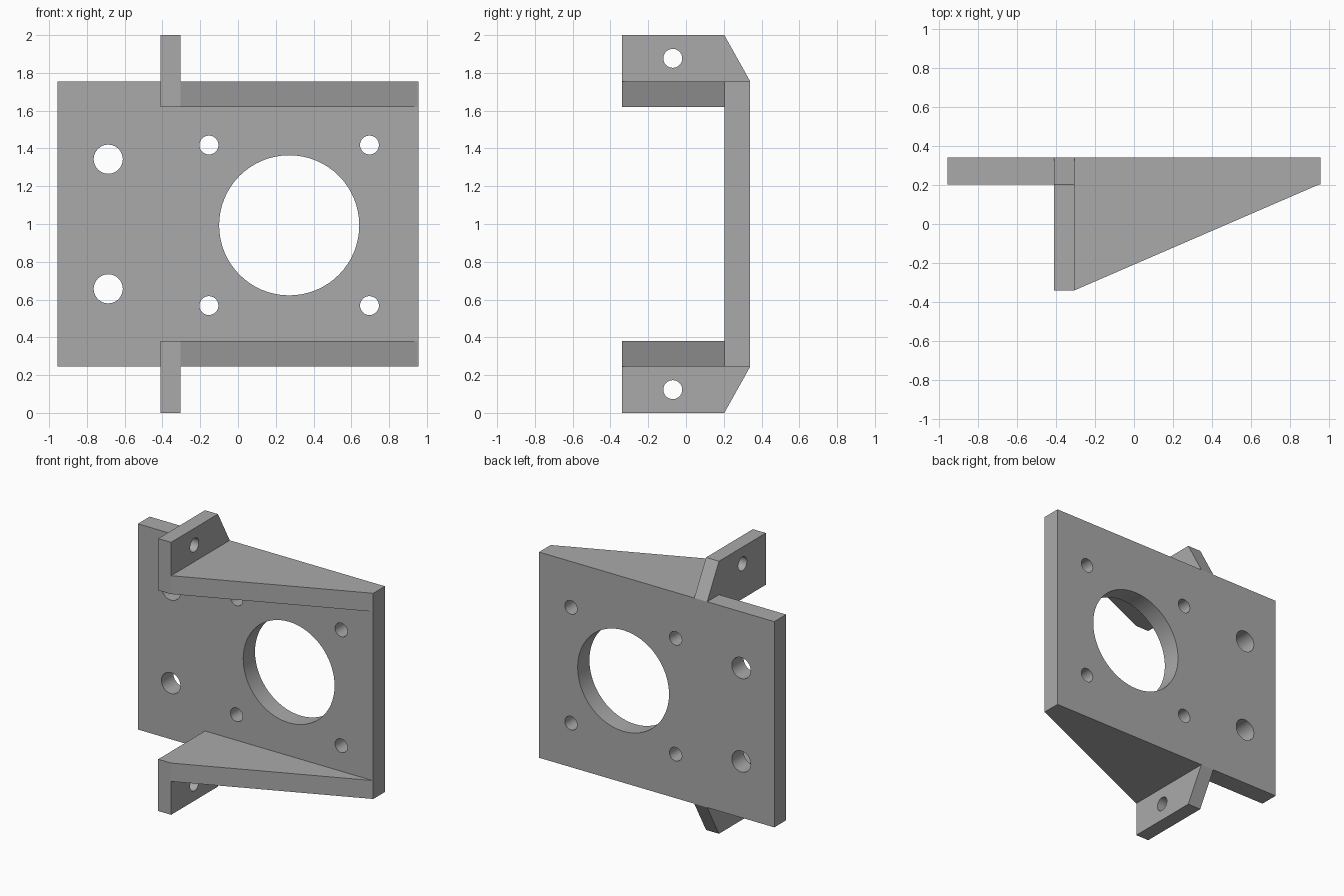
import bpy, bmesh
from mathutils import Vector

if "Cube" in bpy.data.objects:
    bpy.data.objects.remove(bpy.data.objects["Cube"])

grey = bpy.data.materials.new("plain_grey")
grey.use_nodes = True
grey.diffuse_color = (0.4, 0.4, 0.4, 1)
grey.node_tree.nodes["Principled BSDF"].inputs["Base Color"].default_value = (0.4, 0.4, 0.4, 1)

# Shared dimensions
BACK, FACE, FRONT = 0.34, 0.203, -0.34
HALF_W, TOP, MID = 0.955, 1.755, 1.0
EAR_OUT, EAR_IN = -0.41, -0.305


def prism(name, outline, offset):
    """Extrude a closed 3D outline along an offset."""
    bm = bmesh.new()
    face = bm.faces.new([bm.verts.new(p) for p in outline])
    ext = bmesh.ops.extrude_face_region(bm, geom=[face], use_keep_orig=True)
    moved = [v for v in ext["geom"] if isinstance(v, bmesh.types.BMVert)]
    bmesh.ops.translate(bm, verts=moved, vec=Vector(offset))
    bmesh.ops.recalc_face_normals(bm, faces=bm.faces)
    mesh = bpy.data.meshes.new(name)
    bm.to_mesh(mesh)
    bm.free()
    mesh.materials.append(grey)
    obj = bpy.data.objects.new(name, mesh)
    bpy.context.collection.objects.link(obj)
    return obj


def drill(obj, center, radius, axis):
    """Cut a round hole through the object along the x or y axis."""
    turn = (0, 1.570796, 0) if axis == "x" else (1.570796, 0, 0)
    bpy.ops.mesh.primitive_cylinder_add(vertices=64, radius=radius, depth=0.5,
                                        location=center, rotation=turn)
    cutter = bpy.context.object
    cutter.data.materials.append(grey)
    cutter.hide_render = True
    mod = obj.modifiers.new("hole", "BOOLEAN")
    mod.operation, mod.solver, mod.object = "DIFFERENCE", "EXACT", cutter
    bpy.context.view_layer.objects.active = obj
    bpy.ops.object.modifier_apply(modifier=mod.name)
    bpy.data.objects.remove(cutter)


def smooth(obj):
    bpy.ops.object.select_all(action="DESELECT")
    obj.select_set(True)
    bpy.context.view_layer.objects.active = obj
    bpy.ops.object.shade_smooth_by_angle(angle=0.5)


# Upright plate with the large bore, four screw holes and two side holes
low = 2 * MID - TOP
plate = prism("mounting_plate",
              [(-HALF_W, FACE, low), (HALF_W, FACE, low), (HALF_W, FACE, TOP), (-HALF_W, FACE, TOP)],
              (0, BACK - FACE, 0))
bore_x, bore_z, pitch = 0.271, 0.993, 0.425
drill(plate, (bore_x, 0.27, bore_z), 0.371, "y")
for sz in (-1, 1):
    for sx in (-1, 1):
        drill(plate, (bore_x + sx * pitch, 0.27, bore_z + sz * pitch), 0.05, "y")
    drill(plate, (-0.687, 0.27, MID + sz * 0.343), 0.077, "y")
smooth(plate)

# Tapered flanges and drilled ears, mirrored above and below
for side, s in (("upper", 1), ("lower", -1)):
    def z(height):
        return MID + s * (height - MID)

    prism(side + "_flange",
          [(EAR_OUT, FACE, z(TOP)), (EAR_OUT, FRONT, z(TOP)),
           (EAR_IN, FRONT, z(TOP)), (0.95, FACE, z(TOP))],
          (0, 0, -s * 0.135))
    ear = prism(side + "_ear",
                [(EAR_OUT, FRONT, z(TOP)), (EAR_OUT, BACK, z(TOP)),
                 (EAR_OUT, FACE, z(2)), (EAR_OUT, FRONT, z(2))],
                (EAR_IN - EAR_OUT, 0, 0))
    drill(ear, (-0.36, -0.07, z(1.877)), 0.05, "x")
    smooth(ear)
